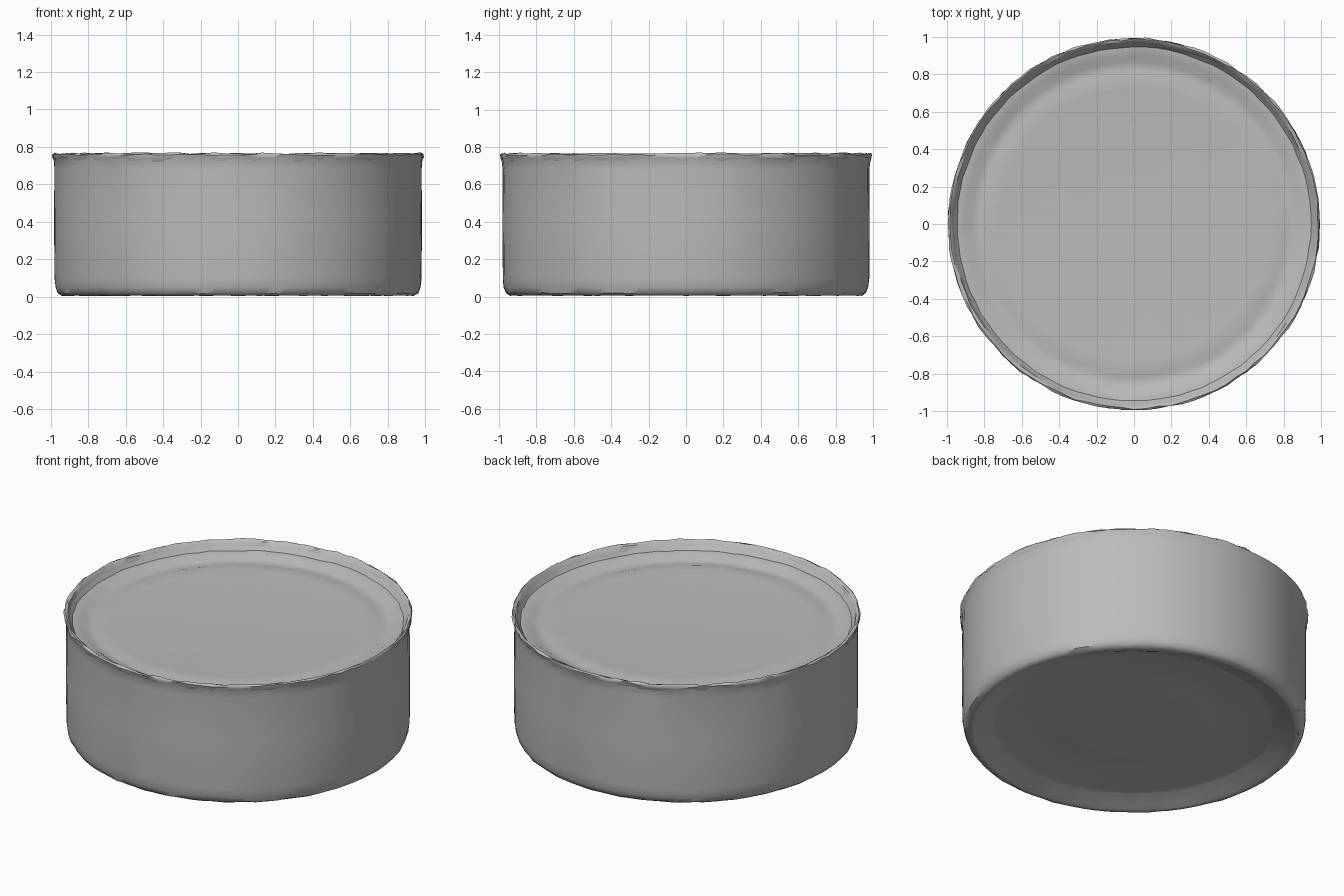
import bpy, bmesh, math, random

random.seed(4)
SEGMENTS = 96

if "Cube" in bpy.data.objects:
    bpy.data.objects.remove(bpy.data.objects["Cube"], do_unlink=True)

metal = bpy.data.materials.new("grey metal")
metal.use_nodes = True
COLOUR = (0.5, 0.5, 0.5, 1)
metal.diffuse_color = COLOUR
metal.node_tree.nodes["Principled BSDF"].inputs["Base Color"].default_value = COLOUR


def lathe(name, profile):
    """Turn (radius, height, wobble) points about z; a zero radius closes the part."""
    bm = bmesh.new()
    rings = []
    for radius, height, wobble in profile:
        ring = []
        for i in range(SEGMENTS if radius else 1):
            a = math.tau * i / SEGMENTS
            r = radius + random.uniform(-wobble, wobble)
            z = height + random.uniform(-wobble, wobble)
            ring.append(bm.verts.new((r * math.cos(a), r * math.sin(a), z)))
        rings.append(ring)
    for low, high in zip(rings, rings[1:]):
        for i in range(SEGMENTS):
            j = (i + 1) % SEGMENTS
            if len(high) == 1:
                bm.faces.new((low[i], low[j], high[0]))
            elif len(low) == 1:
                bm.faces.new((low[0], high[j], high[i]))
            else:
                bm.faces.new((low[i], low[j], high[j], high[i]))
    mesh = bpy.data.meshes.new(name)
    bm.to_mesh(mesh)
    bm.free()
    mesh.materials.append(metal)
    obj = bpy.data.objects.new(name, mesh)
    bpy.context.collection.objects.link(obj)
    bpy.ops.object.select_all(action='DESELECT')
    obj.select_set(True)
    bpy.context.view_layer.objects.active = obj
    bpy.ops.object.shade_smooth_by_angle(angle=math.radians(40))
    return obj


# Recessed underside, rising from the foot ring to a faintly rippled panel
lathe("base_panel", [
    (0, 0.06, 0), (0.25, 0.06, 0), (0.3, 0.056, 0), (0.42, 0.056, 0),
    (0.47, 0.061, 0), (0.6, 0.061, 0), (0.65, 0.056, 0), (0.78, 0.056, 0.001),
    (0.81, 0.05, 0.003), (0.89, 0.015, 0.003), (0.92, 0.006, 0)])

# Side wall with rounded foot and a flared seam under the rim
lathe("can_wall", [
    (0.92, 0.006, 0), (0.94, 0.006, 0.002), (0.962, 0.02, 0.003),
    (0.974, 0.05, 0.002), (0.98, 0.1, 0.001), (0.982, 0.4, 0),
    (0.98, 0.68, 0.001), (0.983, 0.72, 0.003), (0.99, 0.745, 0.005)])

# Uneven rolled rim
lathe("rim", [
    (0.98, 0.72, 0.002), (0.99, 0.742, 0.004), (0.993, 0.758, 0.005),
    (0.985, 0.766, 0.005), (0.972, 0.757, 0.004), (0.955, 0.72, 0.002)])

# Sunken lid with two stepped rings around a flat panel
lathe("lid", [
    (0.965, 0.74, 0.002), (0.945, 0.712, 0.003), (0.9, 0.708, 0.003),
    (0.865, 0.688, 0.003), (0.82, 0.686, 0.002), (0.79, 0.693, 0.002),
    (0.72, 0.691, 0.001), (0.68, 0.688, 0), (0, 0.688, 0)])
